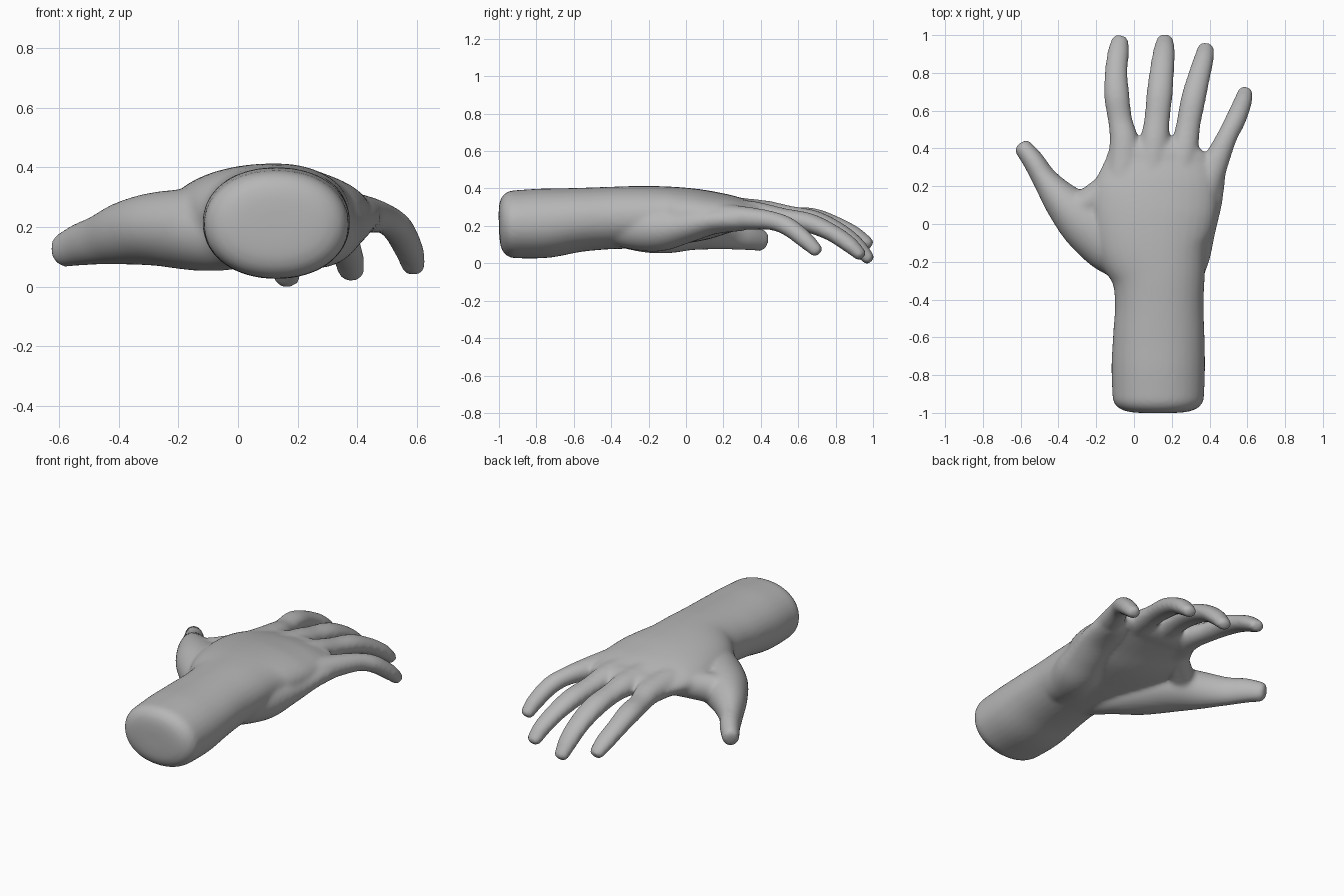
import bpy, bmesh, math
from mathutils import Vector, Matrix

cube = bpy.data.objects.get("Cube")
if cube:
    bpy.data.objects.remove(cube)

SIDES = 32
STEPS = 6
bm = bmesh.new()


def spline(a, b, c, d, t):
    """Smooth interpolation from b to c."""
    return [0.5 * (2 * q + (r - p) * t + (2 * p - 5 * q + 4 * r - s) * t * t
                   + (3 * q - p - 3 * r + s) * t ** 3)
            for p, q, r, s in zip(a, b, c, d)]


def ring(centre, tangent, wide, high, square):
    """One rounded cross-section, standing across the tangent."""
    side = tangent.cross(Vector((0, 0, 1))).normalized()
    up = side.cross(tangent)
    verts = []
    for i in range(SIDES):
        a = 2 * math.pi * i / SIDES
        c, s = math.cos(a), math.sin(a)
        u = math.copysign(abs(c) ** square, c) * wide
        v = math.copysign(abs(s) ** square, s) * high
        verts.append(bm.verts.new(centre + side * u + up * v))
    return verts


def limb(sections, start_cap, end_cap, start_power=0.5, end_power=0.5, square=1.0):
    """Closed loft; sections are (x, y, z, half width, half height) in hundredths."""
    pts = [[n / 100 for n in s] for s in sections]
    pts = [pts[0]] + pts + [pts[-1]]
    path = []
    for k in range(len(pts) - 3):
        for j in range(STEPS):
            path.append(spline(*pts[k:k + 4], j / STEPS))
    path.append(pts[-1])
    centres = [Vector(p[:3]) for p in path]
    last = len(path) - 1
    tangents = [(centres[min(i + 1, last)] - centres[max(i - 1, 0)]).normalized()
                for i in range(last + 1)]

    def cap(i, depth, power):
        made = []
        for k in range(1, 8):
            a = math.pi / 2 * k / 7.3
            f = math.cos(a) ** power
            made.append(ring(centres[i] + tangents[i] * depth * math.sin(a),
                             tangents[i], path[i][3] * f, path[i][4] * f, square))
        return made

    rings = cap(0, -start_cap, start_power)[::-1]
    rings += [ring(c, t, p[3], p[4], square)
              for c, t, p in zip(centres, tangents, path)]
    rings += cap(last, end_cap, end_power)
    for lower, upper in zip(rings, rings[1:]):
        for i in range(SIDES):
            j = (i + 1) % SIDES
            bm.faces.new((lower[i], lower[j], upper[j], upper[i]))
    bm.faces.new(rings[0][::-1])
    bm.faces.new(rings[-1])


# Forearm flowing into the flat of the palm
limb([(12.5, -91.5, 22, 24.3, 18.2), (12.5, -75, 22.6, 24.8, 18.6),
      (12.8, -58, 24.3, 24.2, 17.2), (13, -42, 25.3, 23.5, 16.7),
      (12.5, -27, 25.8, 25, 16.7), (9.5, -10, 26.5, 30.5, 15.8),
      (10, 8, 27, 33.5, 13.8), (11.5, 22, 27.7, 32, 10.5),
      (12, 34, 27.5, 27.5, 7.2)], 0.085, 0.12, 0.45, 1, 0.95)

# Pad on the little-finger side of the palm
limb([(22, -46, 23, 9, 10), (24, -28, 21, 12, 12.5), (27, -14, 19.8, 13.5, 12.3),
      (31.5, 0, 21.5, 12, 9.7), (35.5, 15, 24, 11.5, 7.3),
      (40, 29, 24.8, 8.7, 6.5)], 0.08, 0.05)

# Thumb with its fleshy base
limb([(5, -40, 23, 9, 12), (-2, -22, 20.5, 12, 13.5), (-14, -10, 20.3, 15, 13.8),
      (-27, 1.5, 20.5, 14, 12.5), (-38, 12, 19.2, 10.3, 10.8),
      (-47.3, 23.5, 16.8, 6.8, 8.4), (-53.3, 33, 15.3, 5.8, 7.3),
      (-58.5, 39.8, 13.5, 5, 6)], 0.08, 0.035)

# Web between thumb and index finger
limb([(-34, 6, 21.5, 8, 9), (-22, 13, 24, 8, 8.5), (-10, 22, 27, 8.5, 7.5)],
     0.05, 0.05)

# Index finger
limb([(-6, 26, 28, 9.5, 8), (-5.5, 43, 27.5, 7.8, 6.5), (-7.7, 55, 26.2, 6.5, 5.2),
      (-9.5, 68, 25.3, 6.8, 5.4), (-9.8, 80, 21.5, 6.1, 4.8),
      (-8.8, 90, 16.5, 5.8, 4.5), (-8, 96, 12.5, 4.9, 3.7)], 0.05, 0.04)

# Middle finger
limb([(9, 25, 29, 8, 7.7), (10.6, 43, 28.2, 7.8, 6.5), (11.8, 55, 26.7, 6.8, 5.3),
      (13.2, 69, 23.9, 7, 5.4), (14.5, 82, 18, 6.5, 4.8), (15.5, 91, 11, 5.9, 4.5),
      (16, 96.5, 5, 4.8, 3.7)], 0.05, 0.04)

# Ring finger
limb([(23, 22, 28.5, 8, 7.5), (26, 38, 27.5, 7.6, 6.5), (28.3, 52, 25.5, 6.5, 5.2),
      (31, 66, 22.7, 6.6, 5.3), (34, 78, 17.5, 6, 4.7), (36.5, 87, 11.5, 5.4, 4.5),
      (37.5, 92, 7, 4.7, 3.7)], 0.05, 0.04)

# Little finger
limb([(37, 18, 26, 8, 7), (43, 33, 25.2, 6.9, 6.2), (48.8, 46, 23.9, 5.5, 5.1),
      (53.3, 55, 20.5, 5.5, 5), (57, 64, 13.5, 5, 4.6),
      (58.4, 69, 8.7, 4.3, 3.8)], 0.05, 0.035)

bmesh.ops.recalc_face_normals(bm, faces=bm.faces[:])
mesh = bpy.data.meshes.new("limbs")
bm.to_mesh(mesh)
bm.free()
hand = bpy.data.objects.new("hand_and_forearm", mesh)
bpy.context.collection.objects.link(hand)

# Fuse the limbs into one skin and soften the joins
fuse = hand.modifiers.new("fuse", "REMESH")
fuse.mode = "VOXEL"
fuse.voxel_size = 0.011
soften = hand.modifiers.new("soften", "SMOOTH")
soften.factor = 0.5
soften.iterations = 16
graph = bpy.context.evaluated_depsgraph_get()
skin = bpy.data.meshes.new_from_object(hand.evaluated_get(graph))
hand.modifiers.clear()
hand.data = skin
bpy.data.meshes.remove(mesh)
skin.name = "hand_and_forearm"

# Centre it and rest it on the ground
lo = Vector([min(v.co[i] for v in skin.vertices) for i in range(3)])
hi = Vector([max(v.co[i] for v in skin.vertices) for i in range(3)])
base = Vector(((lo.x + hi.x) / 2, (lo.y + hi.y) / 2, lo.z))
skin.transform(Matrix.Translation(-base))
skin.polygons.foreach_set("use_smooth", [True] * len(skin.polygons))

# Plain grey skin
grey = bpy.data.materials.new("plain_grey")
grey.use_nodes = True
colour = (0.47, 0.47, 0.47, 1)
grey.diffuse_color = colour
shader = next(n for n in grey.node_tree.nodes if n.type == "BSDF_PRINCIPLED")
shader.inputs["Base Color"].default_value = colour
skin.materials.clear()
skin.materials.append(grey)
skin.update()
